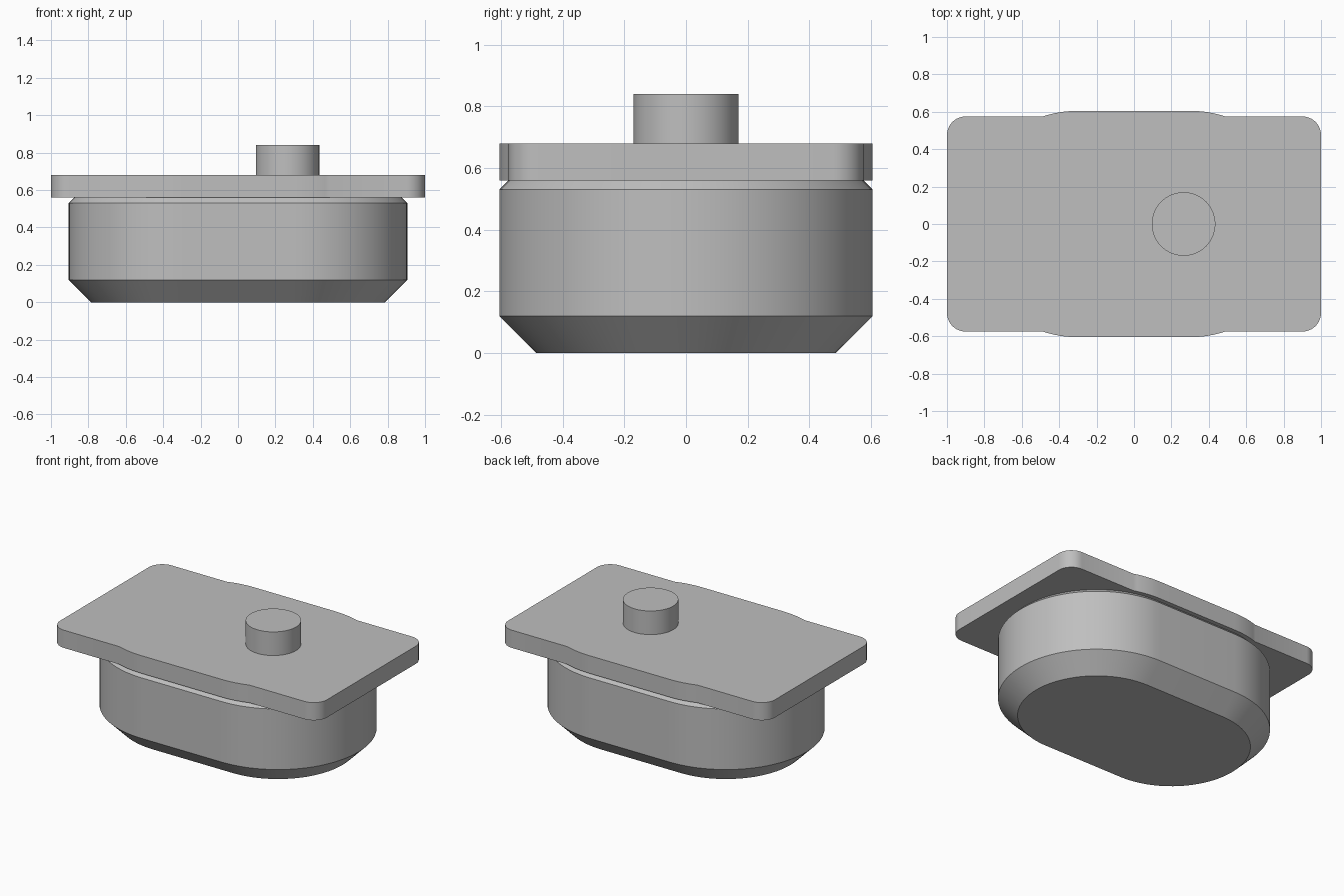
import bpy
import bmesh
from math import sin, cos, asin, pi, radians

if "Cube" in bpy.data.objects:
    bpy.data.objects.remove(bpy.data.objects["Cube"], do_unlink=True)

grey = bpy.data.materials.new("plain_grey")
grey.use_nodes = True
colour = (0.52, 0.52, 0.52, 1)
grey.diffuse_color = colour
grey.node_tree.nodes["Principled BSDF"].inputs["Base Color"].default_value = colour

HALF_STRAIGHT, RADIUS = 0.30, 0.605


def arc(cx, cy, r, start, end, steps):
    return [(cx + r * cos(start + (end - start) * i / steps),
             cy + r * sin(start + (end - start) * i / steps)) for i in range(steps + 1)]


def stadium(r):
    return (arc(HALF_STRAIGHT, 0, r, -pi / 2, pi / 2, 48)
            + arc(-HALF_STRAIGHT, 0, r, pi / 2, 3 * pi / 2, 48))


def loft(name, sections):
    """Stack matching outlines at given heights and cap both ends."""
    bm = bmesh.new()
    rings = [[bm.verts.new((x, y, z)) for x, y in outline] for z, outline in sections]
    n = len(rings[0])
    for low, high in zip(rings, rings[1:]):
        for i in range(n):
            j = (i + 1) % n
            bm.faces.new((low[i], low[j], high[j], high[i]))
    bm.faces.new(rings[0][::-1])
    bm.faces.new(rings[-1])
    mesh = bpy.data.meshes.new(name)
    bm.to_mesh(mesh)
    bm.free()
    mesh.materials.append(grey)
    obj = bpy.data.objects.new(name, mesh)
    bpy.context.collection.objects.link(obj)
    bpy.ops.object.select_all(action="DESELECT")
    obj.select_set(True)
    bpy.context.view_layer.objects.active = obj
    bpy.ops.object.shade_smooth_by_angle(angle=radians(25))
    return obj


# Rounded body with a wide lower chamfer and a narrow upper one
loft("body", [(0, stadium(RADIUS - 0.12)), (0.12, stadium(RADIUS)),
              (0.53, stadium(RADIUS)), (0.56, stadium(RADIUS - 0.03))])

# Cover plate: rounded rectangle whose long sides bulge along the body outline
half_depth, corner = 0.575, 0.1
quarter = (arc(1 - corner, half_depth - corner, corner, 0, pi / 2, 12)
           + arc(HALF_STRAIGHT, 0, RADIUS, asin(half_depth / RADIUS), pi / 2, 8))
upper = quarter + [(-x, y) for x, y in reversed(quarter)]
plate = upper + [(x, -y) for x, y in reversed(upper)]
loft("cover_plate", [(0.56, plate), (0.68, plate)])

# Off-centre round knob
knob = arc(0.265, 0, 0.17, 0, 2 * pi, 64)[:-1]
loft("knob", [(0.68, knob), (0.84, knob)])
